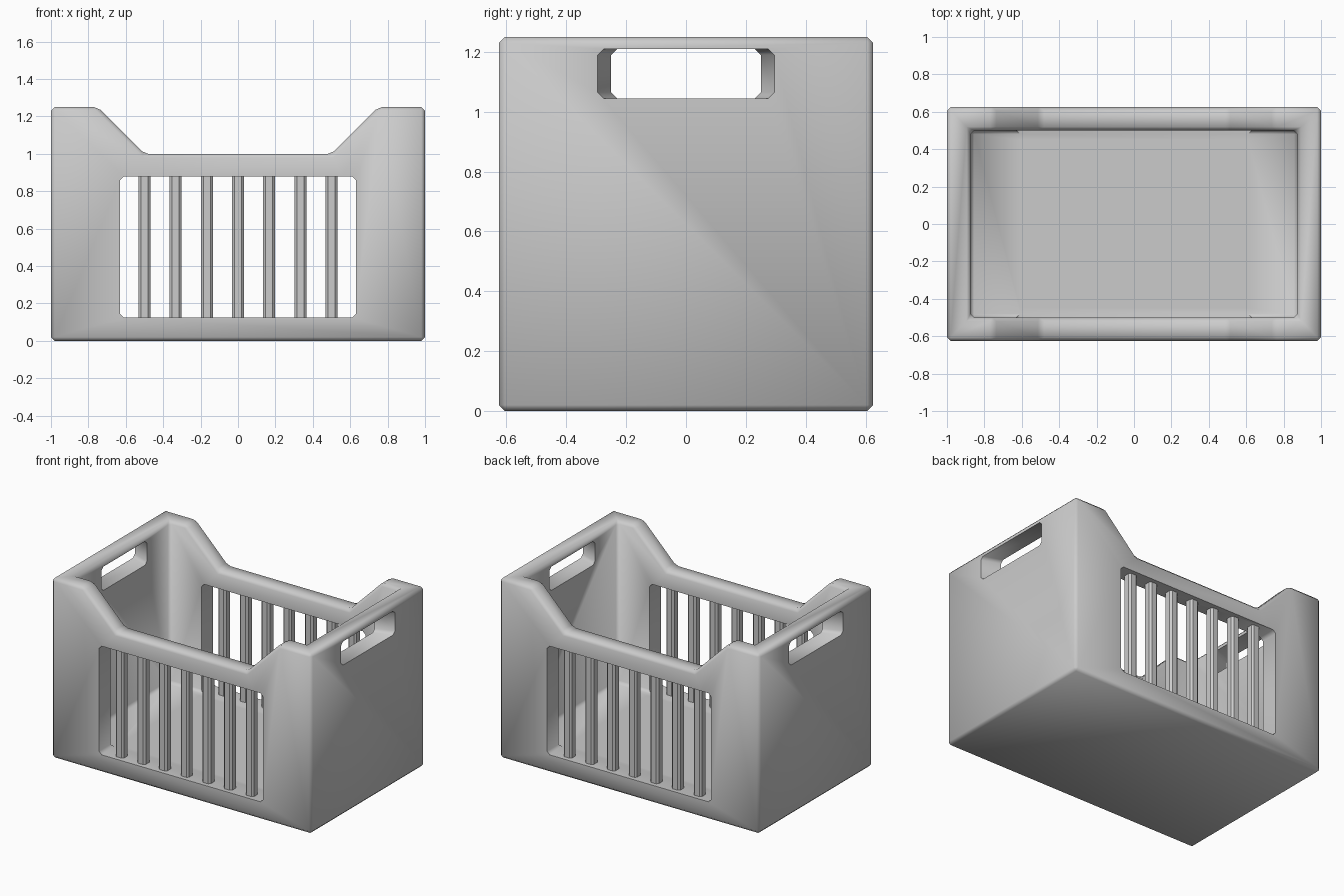
import bpy, bmesh
from math import radians

if "Cube" in bpy.data.objects:
    bpy.data.objects.remove(bpy.data.objects["Cube"])


def loft(name, loop_a, loop_b):
    """Closed solid between two matching loops of 3D points."""
    bm = bmesh.new()
    a = [bm.verts.new(p) for p in loop_a]
    b = [bm.verts.new(p) for p in loop_b]
    n = len(a)
    bm.faces.new(a)
    bm.faces.new(b[::-1])
    for i in range(n):
        j = (i + 1) % n
        bm.faces.new((a[j], a[i], b[i], b[j]))
    bmesh.ops.recalc_face_normals(bm, faces=bm.faces)
    me = bpy.data.meshes.new(name)
    bm.to_mesh(me)
    bm.free()
    ob = bpy.data.objects.new(name, me)
    bpy.context.collection.objects.link(ob)
    return ob


def rect(w, lo, hi, c):
    """Rectangle of half width w from lo to hi, with chamfered corners."""
    return [(-w + c, lo), (w - c, lo), (w, lo + c), (w, hi - c),
            (w - c, hi), (-w + c, hi), (-w, hi - c), (-w, lo + c)]


def apply(ob, mod):
    bpy.context.view_layer.objects.active = ob
    bpy.ops.object.modifier_apply(modifier=mod.name)


def cut(ob, cutter):
    cutter.hide_render = True
    mod = ob.modifiers.new("cut", 'BOOLEAN')
    mod.operation = 'DIFFERENCE'
    mod.solver = 'EXACT'
    mod.object = cutter
    apply(ob, mod)
    bpy.data.objects.remove(cutter)


# crate body: raised ends with slopes down to the long sides
half = [(1, 0), (1, 1.25), (0.75, 1.25), (0.5, 1.0)]
outline = half + [(-x, z) for x, z in reversed(half)]
body = loft("crate_body", [(x, -0.625, z) for x, z in outline],
            [(x, 0.625, z) for x, z in outline])

# inner space
floor = [(-0.875, -0.5), (0.875, -0.5), (0.875, 0.5), (-0.875, 0.5)]
cut(body, loft("cavity_cutter", [(x, y, 0.125) for x, y in floor],
               [(x, y, 2) for x, y in floor]))

# chamfered edges
bev = body.modifiers.new("bevel", 'BEVEL')
bev.width = 0.02
bev.segments = 1
bev.limit_method = 'ANGLE'
bev.angle_limit = radians(30)
apply(body, bev)

# long side windows
window = rect(0.63, 0.125, 0.88, 0.02)
for s in (-1, 1):
    cut(body, loft("window_cutter", [(x, s * 0.45, z) for x, z in window],
                   [(x, s * 0.7, z) for x, z in window]))

# hand holes, flaring outwards
for s in (-1, 1):
    cut(body, loft("handle_cutter",
                   [(s * 0.85, y, z) for y, z in rect(0.241, 1.045, 1.21, 0.02)],
                   [(s * 1.05, y, z) for y, z in rect(0.313, 1.045, 1.21, 0.02)]))

bpy.ops.object.select_all(action='DESELECT')
body.select_set(True)
bpy.context.view_layer.objects.active = body
bpy.ops.object.shade_smooth_by_angle(angle=radians(50))

# upright bars in both windows
section = rect(0.032, -0.032, 0.032, 0.013)
for label, y0 in (("front", -0.5625), ("back", 0.5625)):
    for i in range(7):
        x0 = -0.5 + i / 6
        loft(f"{label}_bar_{i + 1}", [(x0 + x, y0 + y, 0.11) for x, y in section],
             [(x0 + x, y0 + y, 0.9) for x, y in section])
